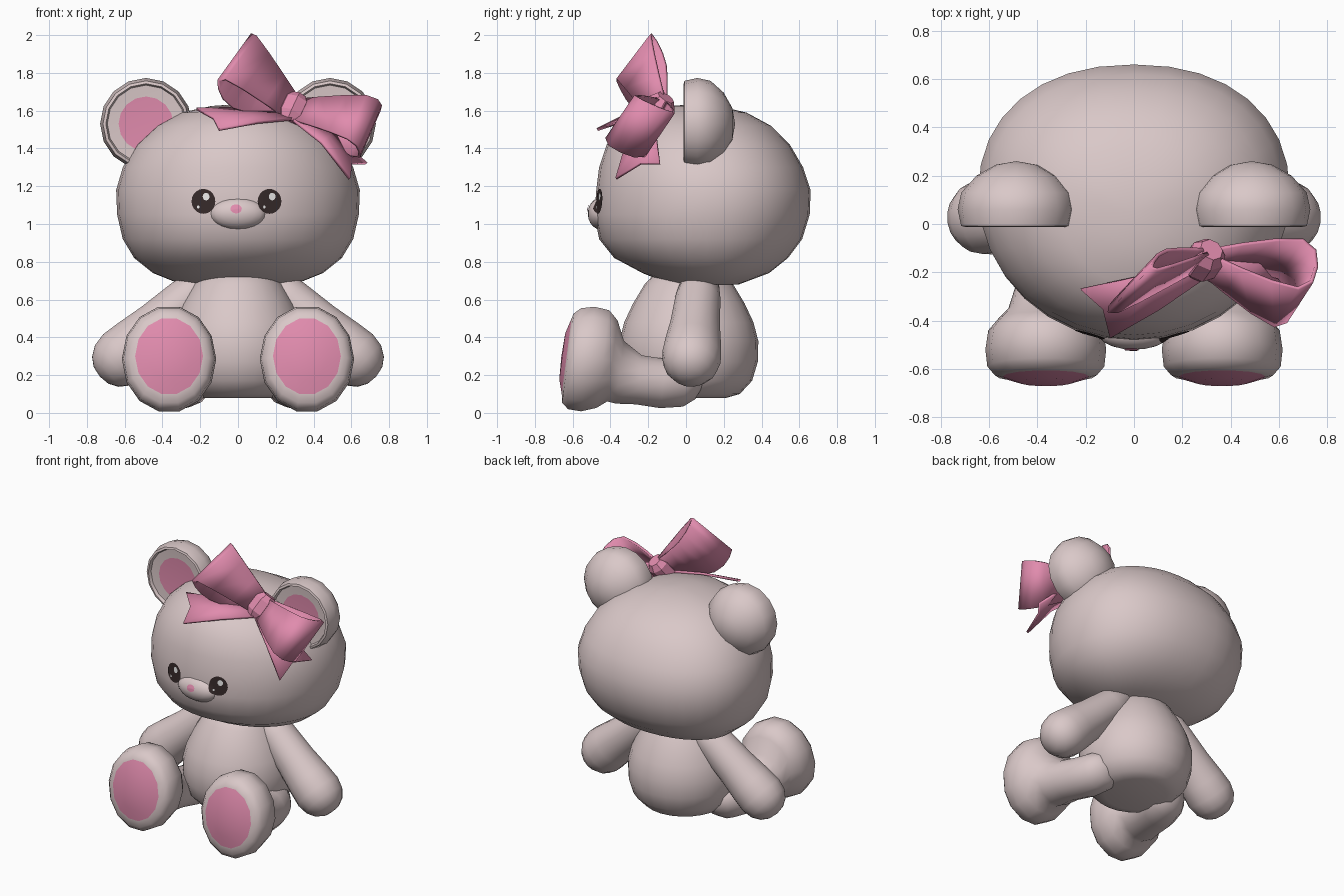
import bpy, bmesh, math
from mathutils import Vector as V
from mathutils.bvhtree import BVHTree

if "Cube" in bpy.data.objects:
    bpy.data.objects.remove(bpy.data.objects["Cube"])


def material(name, rgb):
    m = bpy.data.materials.new(name)
    m.diffuse_color = (*rgb, 1)
    m.use_nodes = True
    m.node_tree.nodes["Principled BSDF"].inputs["Base Color"].default_value = m.diffuse_color
    return m


FUR = material("pale_fur", (0.70, 0.58, 0.58))
PINK = material("rose_pink", (0.75, 0.26, 0.42))
DARK = material("dark_brown", (0.035, 0.022, 0.022))
WHITE = material("white", (0.9, 0.9, 0.9))


def finish(name, bm, mats, angle=50):
    bmesh.ops.remove_doubles(bm, verts=bm.verts, dist=1e-5)
    bmesh.ops.recalc_face_normals(bm, faces=bm.faces)
    me = bpy.data.meshes.new(name)
    bm.to_mesh(me)
    bm.free()
    for m in mats:
        me.materials.append(m)
    me.shade_smooth()
    me.set_sharp_from_angle(angle=math.radians(angle))
    ob = bpy.data.objects.new(name, me)
    bpy.context.collection.objects.link(ob)
    return ob


def section(c, u, v, n):
    """Closed elliptical ring about c with half-axes u and v."""
    return [c + u * math.cos(2 * math.pi * i / n) + v * math.sin(2 * math.pi * i / n)
            for i in range(n)]


def loft(name, rings, mats, pink_rings=0, angle=50):
    """Skin a list of rings; the first pink_rings bands take the second material."""
    bm = bmesh.new()
    rows = [[bm.verts.new(p) for p in r] for r in rings]
    n = len(rings[0])
    for k in range(len(rows) - 1):
        for i in range(n):
            j = (i + 1) % n
            f = bm.faces.new((rows[k][i], rows[k][j], rows[k + 1][j], rows[k + 1][i]))
            f.material_index = 1 if k < pink_rings else 0
    return finish(name, bm, mats, angle)


def lathe(name, start, axis, profile, n, mats, pink_rings=0, angle=50):
    """Revolve (distance, radius) pairs about an axis."""
    d = V(axis).normalized()
    u = d.orthogonal().normalized()
    v = d.cross(u)
    return loft(name, [section(V(start) + d * s, u * r, v * r, n) for s, r in profile],
                mats, pink_rings, angle)


# Head: levels of height, half width, front y, back y
LEVELS = [(0.67, 0, 0.1, 0.1), (0.68, 0.30, -0.08, 0.28), (0.74, 0.45, -0.23, 0.44),
          (0.82, 0.55, -0.38, 0.54), (0.92, 0.61, -0.46, 0.615), (1.05, 0.64, -0.485, 0.655),
          (1.18, 0.645, -0.475, 0.66), (1.30, 0.61, -0.46, 0.62), (1.42, 0.54, -0.42, 0.55),
          (1.52, 0.43, -0.35, 0.45), (1.59, 0.30, -0.25, 0.32), (1.625, 0.14, -0.08, 0.17),
          (1.635, 0, 0.05, 0.05)]


def head_ring(z, hx, yf, yb, n=32):
    yc = (yf + yb) / 2 + (0.03 if hx else 0)
    pts = []
    for i in range(n):
        a = 2 * math.pi * i / n
        c, s = math.cos(a), math.sin(a)
        e = 0.9 if s > 0 else 1          # the back is a little squarer
        x = math.copysign(abs(c) ** e, c) * hx
        y = yc + (s ** e * (yb - yc) if s > 0 else s * (yc - yf))
        pts.append(V((x, y, z)))
    return pts


head = loft("head", [head_ring(*l) for l in LEVELS], [FUR], angle=80)

# Muzzle: low oval mound on the face
ARC = [math.pi * k / 10 for k in range(11)]
muzzle = loft("muzzle", [section(V((0, -0.45 - 0.07 * math.cos(a), 1.055)),
                                 V((0.15 * math.sin(a), 0, 0)), V((0, 0, 0.085 * math.sin(a))), 20)
                         for a in ARC], [FUR], angle=80)

# Face details: thin patches laid on the face
TREES = [BVHTree.FromPolygons([v.co for v in o.data.vertices],
                              [p.vertices[:] for p in o.data.polygons]) for o in (head, muzzle)]


def on_face(x, z, lift):
    hits = [t.ray_cast(V((x, -2, z)), V((0, 1, 0)))[0] for t in TREES]
    return V((x, min(h.y for h in hits if h) - lift, z))


def patch(name, x, z, rx, rz, mat, lift):
    rings = []
    for f in (0, 0.25, 0.5, 0.75, 1):
        ring = section(V((x, 0, z)), V((rx * f, 0, 0)), V((0, 0, rz * f)), 20)
        rings.append([on_face(p.x, p.z, lift) for p in ring])
    ob = loft(name, rings, [mat])
    if sum(p.normal.y for p in ob.data.polygons) > 0:
        ob.data.flip_normals()


for side, sx in (("left", -1), ("right", 1)):
    patch(side + "_eye", sx * 0.175 - 0.008, 1.12, 0.063, 0.066, DARK, 0.005)
    patch(side + "_eye_glint", sx * 0.175 + 0.006, 1.145, 0.018, 0.02, WHITE, 0.008)
    patch(side + "_eye_small_glint", sx * 0.175 - 0.035, 1.09, 0.007, 0.008, WHITE, 0.008)
patch("nose", -0.01, 1.08, 0.03, 0.024, PINK, 0.006)

# Body: round sitting torso
lathe("body", (0, 0.015, 0), (0, 0, 1),
      [(0.08, 0), (0.08, 0.2), (0.1, 0.27), (0.17, 0.335), (0.27, 0.365), (0.38, 0.368),
       (0.48, 0.342), (0.58, 0.295), (0.68, 0.235), (0.76, 0.16), (0.78, 0)], 24, [FUR])

LEG = [  # y, centre x, centre z, half width, half height
    (-0.66, 0.365, 0.30, 0, 0), (-0.655, 0.365, 0.30, 0.11, 0.125),
    (-0.632, 0.365, 0.30, 0.18, 0.205), (-0.625, 0.365, 0.29, 0.212, 0.242),
    (-0.59, 0.365, 0.287, 0.242, 0.274), (-0.52, 0.365, 0.285, 0.25, 0.284),
    (-0.44, 0.365, 0.285, 0.238, 0.265), (-0.39, 0.36, 0.275, 0.2, 0.22),
    (-0.35, 0.355, 0.215, 0.165, 0.17), (-0.25, 0.34, 0.175, 0.148, 0.133),
    (-0.12, 0.31, 0.155, 0.148, 0.133), (0, 0.28, 0.155, 0.14, 0.125),
    (0.06, 0.27, 0.16, 0.105, 0.09), (0.1, 0.27, 0.16, 0, 0)]

for side, sx in (("left", -1), ("right", 1)):
    # Ear: dished front with pink centre, domed back
    lathe(side + "_ear", (sx * 0.487, 0, 1.53), (0, 1, 0),
          [(0.015, 0), (0.012, 0.145), (0.008, 0.205), (-0.012, 0.213), (-0.008, 0.228),
           (0.06, 0.243), (0.13, 0.228), (0.2, 0.165), (0.245, 0.085), (0.26, 0)],
          16, [FUR, PINK], 1, 40)
    # Arm: swelling towards the paw
    lathe(side + "_arm", (sx * 0.2, 0.07, 0.66), (sx * 0.41, -0.04, -0.36),
          [(-0.1, 0), (-0.08, 0.06), (-0.02, 0.105), (0.1, 0.122), (0.3, 0.133), (0.45, 0.15),
           (0.55, 0.158), (0.62, 0.143), (0.67, 0.108), (0.7, 0.06), (0.71, 0)], 16, [FUR])
    # Leg and upturned foot with pink sole, leaning slightly back
    rings = [section(V((sx * cx, y, cz)), V((rx, 0, 0)), V((0, 0.13 * rz, rz)), 14)
             for y, cx, cz, rx, rz in LEG]
    loft(side + "_leg", rings, [FUR, PINK], 2)

# Bow
KNOT = V((0.29, -0.15, 1.605))


def ribbon(name, rows, angle=35):
    """Thin ribbon from rows of points across its width."""
    bm = bmesh.new()
    vs = [[bm.verts.new(p) for p in r] for r in rows]
    for a, b in zip(vs, vs[1:]):
        for i in range(len(a) - 1):
            bm.faces.new((a[i], a[i + 1], b[i + 1], b[i]))
    ob = finish(name, bm, [PINK], angle)
    mod = ob.modifiers.new("thickness", "SOLIDIFY")
    mod.thickness, mod.offset = 0.016, 0


HALF = [(0.05, 0.15), (0.3, 0.5), (0.6, 0.85), (0.85, 1), (0.97, 0.65)]
TEARDROP = HALF + [(1.0, 0)] + [(u, -v) for u, v in reversed(HALF)]


def bow_loop(name, end, thick, width):
    rows = []
    for u, v in TEARDROP:
        c = KNOT + (V(end) - KNOT) * u + V(thick) * v
        w = V(width) * (0.4 + 0.6 * u) / 2
        rows.append((c - w, c + w))
    ribbon(name, rows)


bow_loop("bow_upper_loop", (-0.01, -0.25, 1.84), (0.02, 0.04, -0.075), (0.18, 0.19, 0.25))
bow_loop("bow_side_loop", (0.70, -0.26, 1.505), (0.01, 0.1, -0.045), (0.11, 0.17, 0.25))


def bow_tail(name, tip_a, notch, tip_b, lift):
    a, m, b = V(tip_a), V(notch), V(tip_b)
    w = (b - a) * 0.16
    root = KNOT + V((0, -0.03, -0.03))
    mid = root.lerp((a + b) / 2, 0.5) + V(lift)
    ribbon(name, [(root - w, root, root + w),
                  (mid - w * 2.1, mid, mid + w * 2.1), (a, m, b)])


bow_tail("bow_left_tail", (-0.22, -0.27, 1.61), (-0.13, -0.35, 1.56), (-0.1, -0.47, 1.5),
         (0, -0.01, 0.01))
bow_tail("bow_right_tail", (0.68, -0.14, 1.32), (0.6, -0.24, 1.32), (0.59, -0.37, 1.24),
         (0.01, -0.02, 0.03))

# Knot: small faceted barrel
lathe("bow_knot", KNOT, (0.35, 0.5, 0.75),
      [(-0.085, 0), (-0.085, 0.05), (-0.045, 0.077), (0.045, 0.077), (0.085, 0.05), (0.085, 0)],
      8, [PINK], 0, 30)
